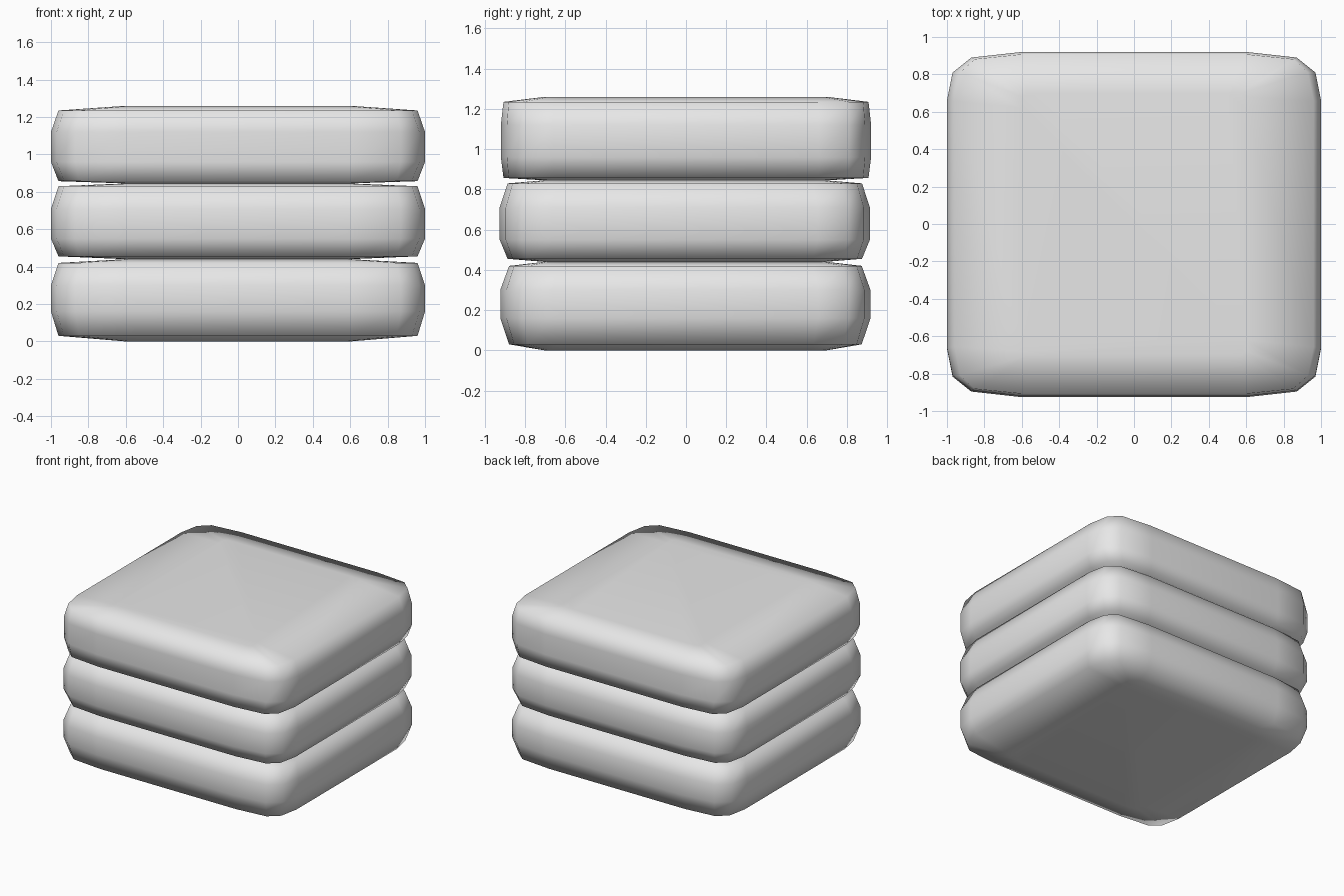
import bpy
import bmesh

if "Cube" in bpy.data.objects:
    bpy.data.objects.remove(bpy.data.objects["Cube"])

fabric = bpy.data.materials.new("light grey fabric")
fabric.diffuse_color = (0.8, 0.8, 0.8, 1.0)
fabric.use_nodes = True
fabric.node_tree.nodes["Principled BSDF"].inputs["Base Color"].default_value = fabric.diffuse_color

# One corner of the rounded outline: widest girth, rim, and flat face
GIRTH = [(1.0, 0.66), (0.97, 0.81), (0.87, 0.89), (0.6, 0.92)]
RIM = [(0.96, 0.64), (0.93, 0.79), (0.85, 0.86), (0.6, 0.885)]
FLAT = [(0.6, 0.62), (0.6, 0.68), (0.57, 0.70), (0.5, 0.70)]


def outline(corner):
    """Mirror one corner into a full counter-clockwise loop."""
    back = corner[::-1]
    return (corner + [(-x, y) for x, y in back]
            + [(-x, -y) for x, y in corner] + [(x, -y) for x, y in back])


def cushion(name, heights, y_shift, rim_y):
    """Loft a cushion through six stacked outlines."""
    bm = bmesh.new()
    rings = []
    corners = [FLAT, RIM, GIRTH, GIRTH, RIM, FLAT]
    for corner, z in zip(corners, heights):
        k = rim_y if corner is RIM else 1.0
        rings.append([bm.verts.new((x, y * k + y_shift, z))
                      for x, y in outline(corner)])
    n = len(rings[0])
    for low, high in zip(rings, rings[1:]):
        for i in range(n):
            j = (i + 1) % n
            bm.faces.new((low[i], low[j], high[j], high[i]))
    bm.faces.new(rings[0][::-1])
    bm.faces.new(rings[-1])
    for f in bm.faces:
        f.smooth = True
    mesh = bpy.data.meshes.new(name)
    bm.to_mesh(mesh)
    bm.free()
    mesh.materials.append(fabric)
    obj = bpy.data.objects.new(name, mesh)
    bpy.context.collection.objects.link(obj)


# Stack of three cushions
cushion("bottom_cushion", (0.0, 0.03, 0.16, 0.30, 0.42, 0.44), -0.003, 0.99)
cushion("middle_cushion", (0.44, 0.455, 0.55, 0.71, 0.83, 0.845), -0.006, 0.995)
cushion("top_cushion", (0.845, 0.857, 0.96, 1.12, 1.235, 1.26), 0.0, 1.025)
